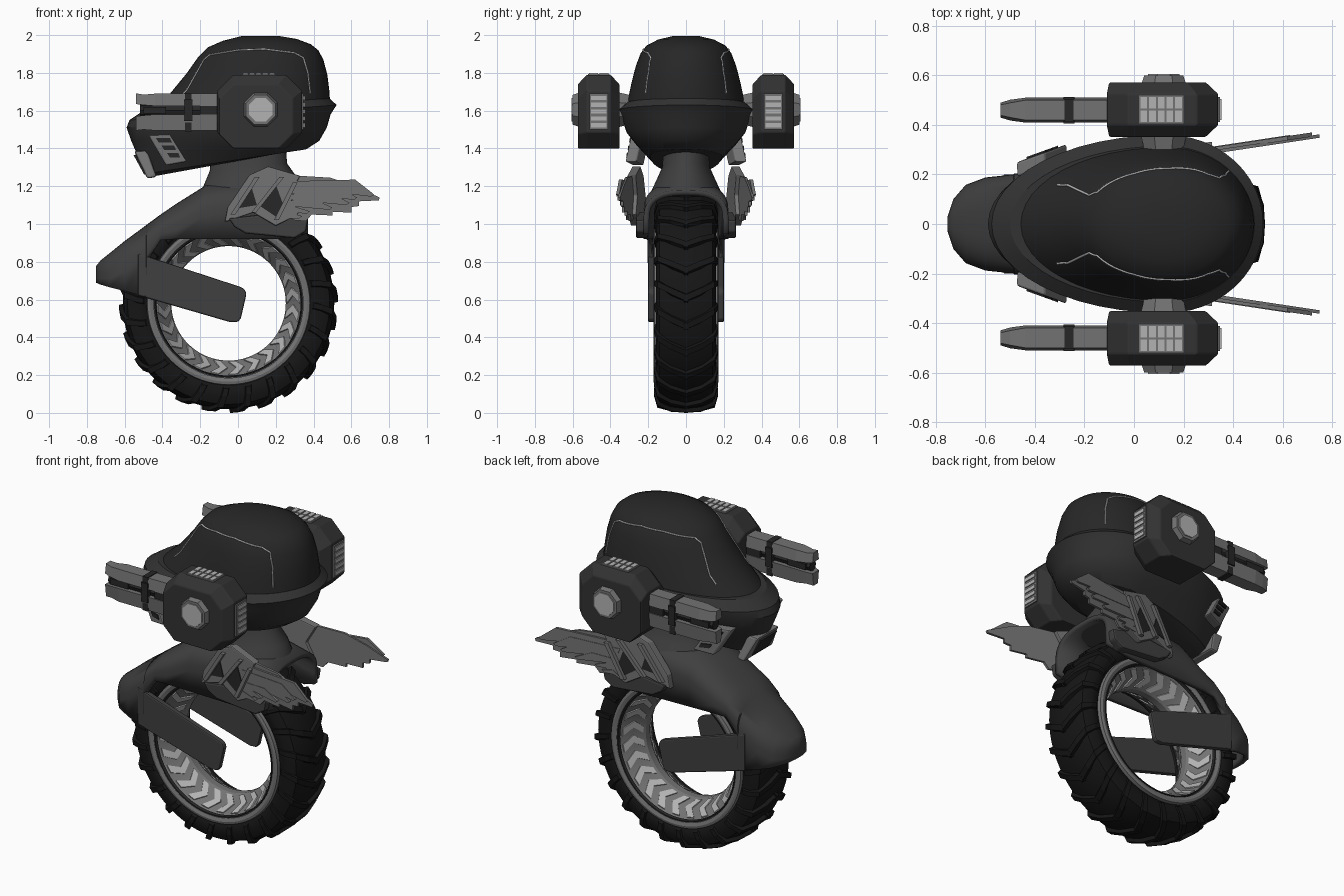
import bpy, bmesh
from math import sin, cos, pi, radians
from mathutils import Vector
from mathutils.bvhtree import BVHTree

if "Cube" in bpy.data.objects:
    bpy.data.objects.remove(bpy.data.objects["Cube"])

def material(name, v):
    m = bpy.data.materials.new(name)
    m.diffuse_color = (v, v, v, 1)
    m.use_nodes = True
    m.node_tree.nodes["Principled BSDF"].inputs["Base Color"].default_value = m.diffuse_color
    return m

BLACK, DARK, HULL, BODY = [material(n, v) for n, v in
    (("rubber", .008), ("dark_shell", .02), ("hull_grey", .032), ("body_grey", .05))]
METAL, LIGHT = material("metal", .17), material("light_metal", .45)

def loft(rings, cap=True, wrap=False, closed=True):
    n, m = len(rings[0]), len(rings)
    faces = [(i*n + j, i*n + (j+1) % n, (i+1) % m*n + (j+1) % n, (i+1) % m*n + j)
             for i in range(m if wrap else m-1) for j in range(n if closed else n-1)]
    if cap:
        faces += [tuple(range(n)), tuple(range((m-1)*n, m*n))]
    return [p for r in rings for p in r], faces

def prism(pts, y0, y1, slope=0):
    return loft([[(x, y + slope*x, z) for x, z in pts] for y in (y0, y1)])

def box(x0, x1, y0, y1, z0, z1):
    return prism([(x0, z0), (x1, z0), (x1, z1), (x0, z1)], y0, y1)

def build(name, parts, mat, mirror=False, smooth=0, bevel=0, solid=0):
    bm = bmesh.new()
    for verts, faces in parts:
        vs = [bm.verts.new(v) for v in verts]
        for f in faces:
            bm.faces.new([vs[i] for i in f])
    bmesh.ops.recalc_face_normals(bm, faces=bm.faces)
    me = bpy.data.meshes.new(name)
    bm.to_mesh(me)
    bm.free()
    ob = bpy.data.objects.new(name, me)
    bpy.context.collection.objects.link(ob)
    me.materials.append(mat)
    if solid:
        md = ob.modifiers.new("thickness", 'SOLIDIFY')
        md.thickness, md.offset = solid, -1
    if bevel:
        md = ob.modifiers.new("bevel", 'BEVEL')
        md.width, md.segments = bevel, 2
    if mirror:
        ob.modifiers.new("mirror", 'MIRROR').use_axis = (False, True, False)
    if smooth:
        bpy.ops.object.select_all(action='DESELECT')
        ob.select_set(True)
        bpy.context.view_layer.objects.active = ob
        bpy.ops.object.shade_smooth_by_angle(angle=radians(smooth))
    return ob

def egg(xf, zf, xr, zr, w, xw=.13, n=48):
    """Egg-shaped ring, tilted from front (xf, zf) to rear (xr, zr)."""
    pts = []
    for k in range(n):
        c, s = cos(2*pi*k/n), sin(2*pi*k/n)
        x = xw + c*((xr - xw) if c > 0 else (xw - xf))
        pts.append((x, w*s, zf + (zr - zf)*(x - xf)/(xr - xf)))
    return pts

# Wheel: tyre, rim, chevrons and treads around the y axis
WX, WZ = -.05, .58
def polar(r, deg, y):
    a = radians(deg)
    return (WX + r*cos(a), y, WZ + r*sin(a))

def lathe(profile, n=72):
    return loft([[polar(r, 360*i/n, y) for y, r in profile] for i in range(n)], False, True)

half = [(.135, .42), (.155, .44), (.16, .49), (.14, .535), (.08, .555)]
build("tyre", [lathe(half + [(0, .56)] + [(-y, r) for y, r in half[::-1]])], BLACK, smooth=40)
rim = [(.14, .43), (.15, .395), (.14, .385), (.02, .303)]
build("rim", [lathe(rim + [(-y, r) for y, r in rim[::-1]])], METAL, smooth=30)
build("rim_flange", [lathe([(.14, .435), (.168, .43), (.172, .415), (.165, .395), (.14, .395)])],
      METAL, mirror=True, smooth=30)
build("rim_trim", [lathe([(.15, .392), (.167, .392), (.167, .386), (.15, .382)])], DARK, mirror=True)

chevrons, treads = [], []
for i in range(24):
    a = i*15
    outer, inner = [], []
    for r, d in ((.312, 0), (.345, 7), (.38, 0)):
        y = .02 + (r - .303)/.082*.12
        outer.append([polar(r - .005, a + d, y + .003), polar(r - .005, a + d + 7, y + .003),
                      polar(r + .004, a + d + 7, y), polar(r + .004, a + d, y)])
    chevrons.append(loft(outer))
    rings = []
    for y, r, d in ((-.01, .56, 0), (.08, .556, 4), (.14, .536, 8), (.16, .49, 10), (.158, .45, 11)):
        h, side = (.02, 0) if y < .1 else ((.017, .012) if y < .15 else (.002, .009))
        rings.append([polar(r - .012, a + d, y - side), polar(r - .012, a + d + 5, y - side),
                      polar(r + h, a + d + 4.2, y + side), polar(r + h, a + d + .8, y + side)])
    treads.append(loft(rings))
build("rim_chevrons", chevrons, LIGHT, mirror=True)
build("tyre_treads", treads, BLACK, mirror=True)

# Fender: arched shell closing to a rounded nose ahead of the wheel
rings = []
for x, top, bot, w in ((.37, 1.18, .95, .225), (.2, 1.22, .92, .225), (0, 1.225, .92, .22),
                       (-.17, 1.205, .92, .215), (-.33, 1.105, .92, .21), (-.41, 1.05, .915, .205),
                       (-.485, .995, .83, .203), (-.487, .993, .615, .2), (-.6, .91, .645, .188),
                       (-.68, .845, .665, .158), (-.73, .805, .68, .1), (-.753, .775, .69, .03)):
    h = min(.16, (top - bot)*.75)
    arc = [(x, w*(1 if cos(a) > 0 else -1)*abs(cos(a))**.75, top - h + h*abs(sin(a))**.75)
           for a in [pi*k/20 for k in range(21)]]
    rings.append([(x, w, bot)] + arc + [(x, -w, bot)])
v, f = loft(rings, False, False, False)
tip = list(range(len(v) - 23, len(v)))
build("fender", [(v, f + [tuple(tip)])], BODY, smooth=45, solid=.03)
build("fork_arm", [prism([(-.53, .845), (-.485, .83), (.01, .668), (.035, .655), (.045, .63), (.015, .5),
                          (0, .482), (-.04, .48), (-.53, .622)], .168, .2)], BODY, mirror=True, bevel=.008)

# Neck
build("neck", [loft([egg(-.2, 1.16, .34, 1.16, .19, .08), egg(-.175, 1.22, .31, 1.25, .155, .08),
                     egg(-.15, 1.28, .26, 1.32, .125, .08), egg(-.13, 1.45, .25, 1.45, .118, .08)])],
      BODY, smooth=50)

# Head: lower hull with rim, and darker dome
build("head_hull", [loft([egg(-.46, 1.25, .28, 1.385, .13), egg(-.5, 1.265, .36, 1.395, .19),
                          egg(-.535, 1.37, .43, 1.44, .26), egg(-.565, 1.44, .47, 1.51, .315),
                          egg(-.59, 1.51, .49, 1.58, .34), egg(-.575, 1.55, .522, 1.63, .36),
                          egg(-.5, 1.6, .485, 1.665, .315)])], HULL, smooth=28)
dome = build("head_dome", [loft([egg(-.49, 1.57, .488, 1.64, .315), egg(-.43, 1.63, .483, 1.71, .303),
                                 egg(-.36, 1.69, .473, 1.79, .288), egg(-.27, 1.8, .452, 1.87, .265),
                                 egg(-.21, 1.885, .425, 1.92, .24), egg(-.16, 1.935, .385, 1.952, .21),
                                 egg(-.08, 1.97, .31, 1.98, .15), egg(.02, 1.995, .22, 1.995, .07)])],
             DARK, smooth=60)

# Light trim lines traced over both sides of the dome
bm = bmesh.new()
bm.from_mesh(dome.data)
tree = BVHTree.FromBMesh(bm)
path = [(-.31, 1.67), (-.27, 1.71), (-.18, 1.87), (-.15, 1.895), (.0, 1.92), (.14, 1.925),
        (.3, 1.905), (.345, 1.88), (.37, 1.8), (.385, 1.67)]
for s, side in ((1, "left"), (-1, "right")):
    pts = []
    for (x0, z0), (x1, z1) in zip(path, path[1:]):
        for k in range(6):
            hit = tree.ray_cast(Vector((x0 + (x1-x0)*k/6, s, z0 + (z1-z0)*k/6)), Vector((0, -s, 0)))[0]
            if hit:
                pts.append(hit)
    cu = bpy.data.curves.new("dome_trim_" + side, 'CURVE')
    cu.dimensions, cu.bevel_depth, cu.bevel_resolution = '3D', .005, 1
    sp = cu.splines.new('POLY')
    sp.points.add(len(pts) - 1)
    for p, q in zip(sp.points, pts):
        p.co = (*q, 1)
    cu.materials.append(LIGHT)
    bpy.context.collection.objects.link(bpy.data.objects.new("dome_trim_" + side, cu))
bm.free()

# Snout: cheek vents and chin plate
build("cheek_vent_frame", [prism([(-.475, 1.47), (-.36, 1.475), (-.27, 1.33), (-.38, 1.31)], .36, .42, .36)],
      METAL, mirror=True, bevel=.008)
build("cheek_vent_slats", [prism([(-.435 + .03*k, 1.455 - .04*k), (-.36 + .022*k, 1.455 - .04*k),
                                  (-.35 + .022*k, 1.432 - .04*k), (-.42 + .03*k, 1.432 - .04*k)],
                                 .41, .427, .36) for k in range(3)], DARK, mirror=True)
build("chin_plate", [loft([[(-.55, -y, 1.385), (-.48, -y*1.4, 1.24), (-.43, -y*1.4, 1.25), (-.48, -y, 1.39)]
                           for y in (-.1, .1)])], METAL, bevel=.012)
build("chin_slot", [prism([(-.553, 1.365), (-.497, 1.262), (-.47, 1.27), (-.52, 1.37)], -.075, .075)], DARK)

# Weapon pods
def octagon(x0, x1, z0, z1, c):
    return [(x0+c, z0), (x1-c, z0), (x1, z0+c), (x1, z1-c), (x1-c, z1), (x0+c, z1), (x0, z1-c), (x0, z0+c)]

small, big = octagon(-.1, .29, 1.4, 1.74, .075), octagon(-.11, .34, 1.4, 1.79, .085)
build("pod", [loft([[(x, y, z) for x, z in o] for y, o in
                    ((.352, small), (.4, big), (.525, big), (.572, small))])], HULL, mirror=True, bevel=.006)
def disc(r, y0, y1, r2=None):
    return loft([[(.12 + q*cos(pi*(k+.5)/4), y, 1.605 + q*sin(pi*(k+.5)/4)) for k in range(8)]
                 for q, y in ((r, y0), (r2 or r, y1))])
build("pod_hub", [disc(.1, .56, .6, .085), disc(.085, .3, .36, .1)], METAL, mirror=True)
build("pod_hub_cap", [disc(.068, .59, .606)], LIGHT, mirror=True)
build("pod_vent_frame", [box(.02, .2, .405, .52, 1.77, 1.793), box(.32, .348, .412, .512, 1.5, 1.69)],
      METAL, mirror=True)
slats = [box(.026 + .035*k, .053 + .035*k, y, y + .048, 1.78, 1.799) for k in range(5) for y in (.411, .466)]
slats += [box(.33, .354, .42, .504, 1.512 + .036*k, 1.534 + .036*k) for k in range(5)]
build("pod_vent_slats", slats, LIGHT, mirror=True)

# Guns: two tapered rails around a dark barrel
def rail(stations):
    return loft([[(x, .46 - h, a), (x, .46 + h, a), (x, .46 + h*t, b), (x, .46 - h*t, b)]
                 for x, h, a, b, t in stations])
build("gun_rails", [rail([(-.1, .05, 1.625, 1.69, .8), (-.44, .05, 1.625, 1.69, .8),
                          (-.5, .042, 1.63, 1.685, .7), (-.54, .03, 1.635, 1.692, .7)]),
                    rail([(-.1, .05, 1.58, 1.495, .8), (-.44, .05, 1.58, 1.495, .8),
                          (-.5, .042, 1.575, 1.5, .7), (-.54, .03, 1.57, 1.495, .7)])], METAL, mirror=True)
build("gun_barrel", [loft([[(x, .46 + .032*cos(pi*k/4), 1.602 + .032*sin(pi*k/4)) for k in range(8)]
                           for x in (-.1, -.52)]),
                     box(-.5, -.38, .42, .5, 1.585, 1.62), box(-.2, -.1, .415, .505, 1.57, 1.63)],
      DARK, mirror=True)
build("gun_band", [box(-.285, -.24, .406, .514, 1.545, 1.66), box(-.28, -.245, .415, .505, 1.49, 1.694)],
      DARK, mirror=True)

# Side wings: mount, shoulder plate, stepped feather sheet and raised feathers
S = .15
build("wing_mount", [prism([(-.05, 1.03), (-.02, .985), (.04, .95), (.3, .925), (.36, .96), (.37, 1.02),
                            (.2, 1.06)], .2, .265)], BODY, mirror=True, bevel=.01)
build("wing_shoulder", [prism([(-.07, 1.01), (-.055, 1.09), (.06, 1.26), (.16, 1.305), (.33, 1.255),
                               (.27, 1.15), (.32, 1.05), (.2, .99), (.08, 1.06)], .215, .262, S)],
      METAL, mirror=True, bevel=.006)
build("wing_recess", [prism([(-.02, 1.08), (.07, 1.2), (.1, 1.1)], .25, .266, S),
                      prism([(.11, 1.1), (.2, 1.21), (.24, 1.1), (.2, 1.04)], .25, .266, S)], DARK, mirror=True)
build("wing_struts", [prism([(x, z), (x + .025, z), (x + .025 + dx, z + dz), (x + dx, z + dz)], .25, .285, S)
                      for x, z, dx, dz in ((-.04, 1.05, .13, .2), (.07, 1.06, .15, .19), (.19, 1.02, .1, .2))],
      METAL, mirror=True)
build("wing_sheet", [prism([(.2, 1.27), (.33, 1.255), (.49, 1.245), (.62, 1.2), (.75, 1.14), (.745, 1.125),
                            (.64, 1.12), (.64, 1.095), (.6, 1.09), (.6, 1.06), (.5, 1.065), (.5, 1.045),
                            (.39, 1.05), (.36, 1.015), (.3, 1.02), (.22, 1.06)], .236, .25, S)],
      METAL, mirror=True)
build("wing_feathers", [prism([(.22 + .01*k, 1.225 - .034*k), (x - .1, 1.235 - .034*k), (x, z + .012), (x - .015, z),
                               (.24, 1.2 - .034*k)], .245, .262 + .003*(k % 2), S)
                        for k, (x, z) in enumerate(((.72, 1.145), (.63, 1.128), (.59, 1.1), (.5, 1.075),
                                                    (.38, 1.055), (.34, 1.03)))], METAL, mirror=True)
